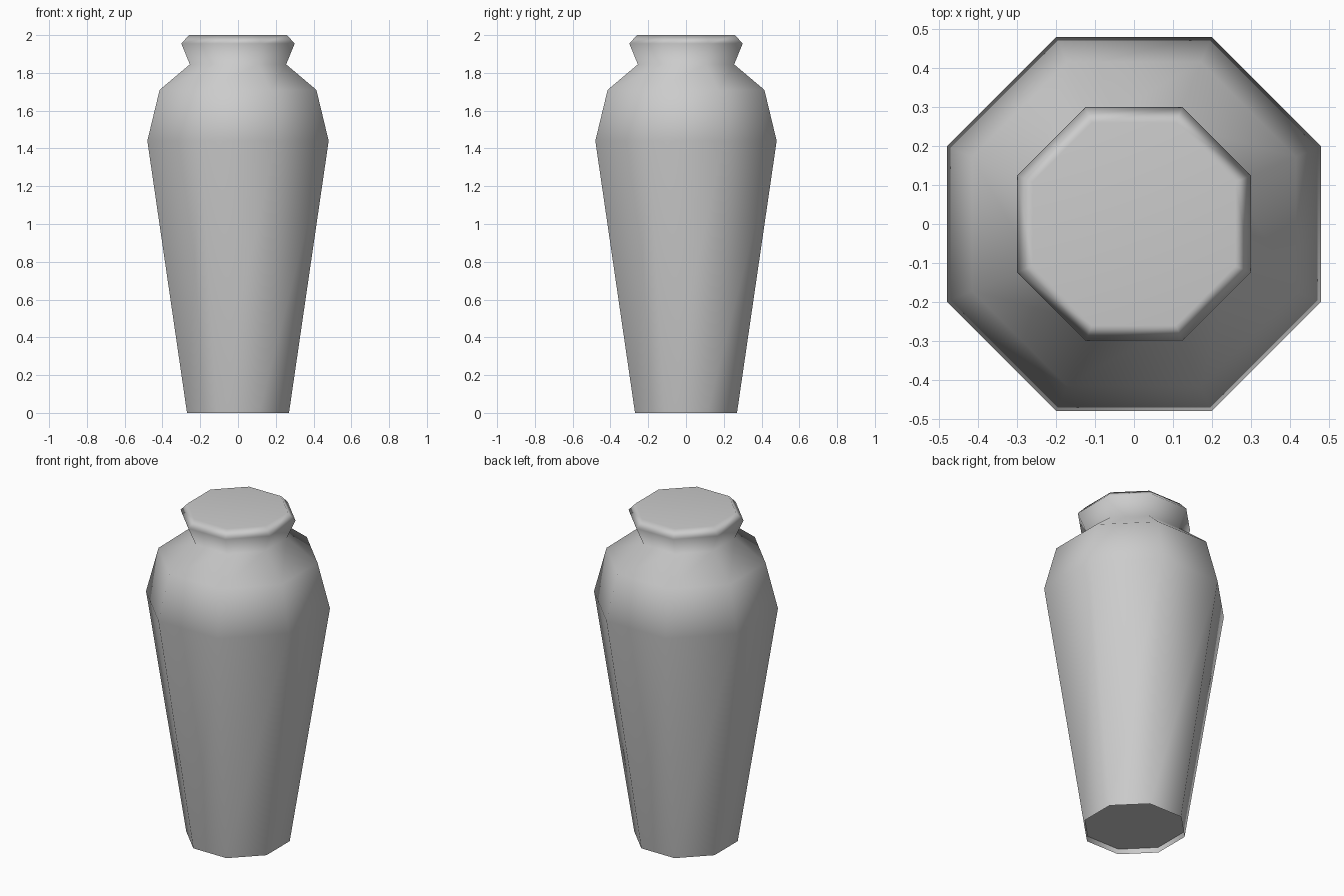
import bpy
import bmesh
import math

cube = bpy.data.objects.get("Cube")
if cube:
    bpy.data.objects.remove(cube, do_unlink=True)

SIDES = 8
# Flat-to-centre distance and height, from the recessed foot up to the lip
PROFILE = [(0.266, 0.03), (0.27, 0.0), (0.48, 1.44), (0.415, 1.71),
           (0.255, 1.845), (0.30, 1.955), (0.26, 2.0)]


def make_material(name, rgb):
    mat = bpy.data.materials.new(name)
    mat.use_nodes = True
    color = (*rgb, 1.0)
    mat.diffuse_color = color
    mat.node_tree.nodes["Principled BSDF"].inputs["Base Color"].default_value = color
    return mat


def octagon_ring(bm, apothem, z):
    radius = apothem / math.cos(math.pi / SIDES)
    angles = [(i + 0.5) * math.tau / SIDES for i in range(SIDES)]
    return [bm.verts.new((radius * math.cos(a), radius * math.sin(a), z)) for a in angles]


# Vase body: stacked octagonal rings, closed by a flat top and recessed base
bm = bmesh.new()
rings = [octagon_ring(bm, r, z) for r, z in PROFILE]
for low, high in zip(rings, rings[1:]):
    for i in range(SIDES):
        j = (i + 1) % SIDES
        bm.faces.new((low[i], low[j], high[j], high[i]))
bm.faces.new(rings[-1])
bm.faces.new(rings[0][::-1])
bmesh.ops.recalc_face_normals(bm, faces=bm.faces)

# Smooth everywhere except around the foot
for face in bm.faces:
    face.smooth = True
for ring in rings[:2]:
    for i in range(SIDES):
        bm.edges.get((ring[i], ring[(i + 1) % SIDES])).smooth = False

mesh = bpy.data.meshes.new("vase")
bm.to_mesh(mesh)
bm.free()
mesh.materials.append(make_material("plain grey", (0.6, 0.6, 0.6)))
vase = bpy.data.objects.new("vase", mesh)
bpy.context.collection.objects.link(vase)

# Large faces dominate the shading, so the top stays flat
weighted = vase.modifiers.new("weighted_normals", "WEIGHTED_NORMAL")
weighted.mode = "FACE_AREA"
weighted.keep_sharp = True
